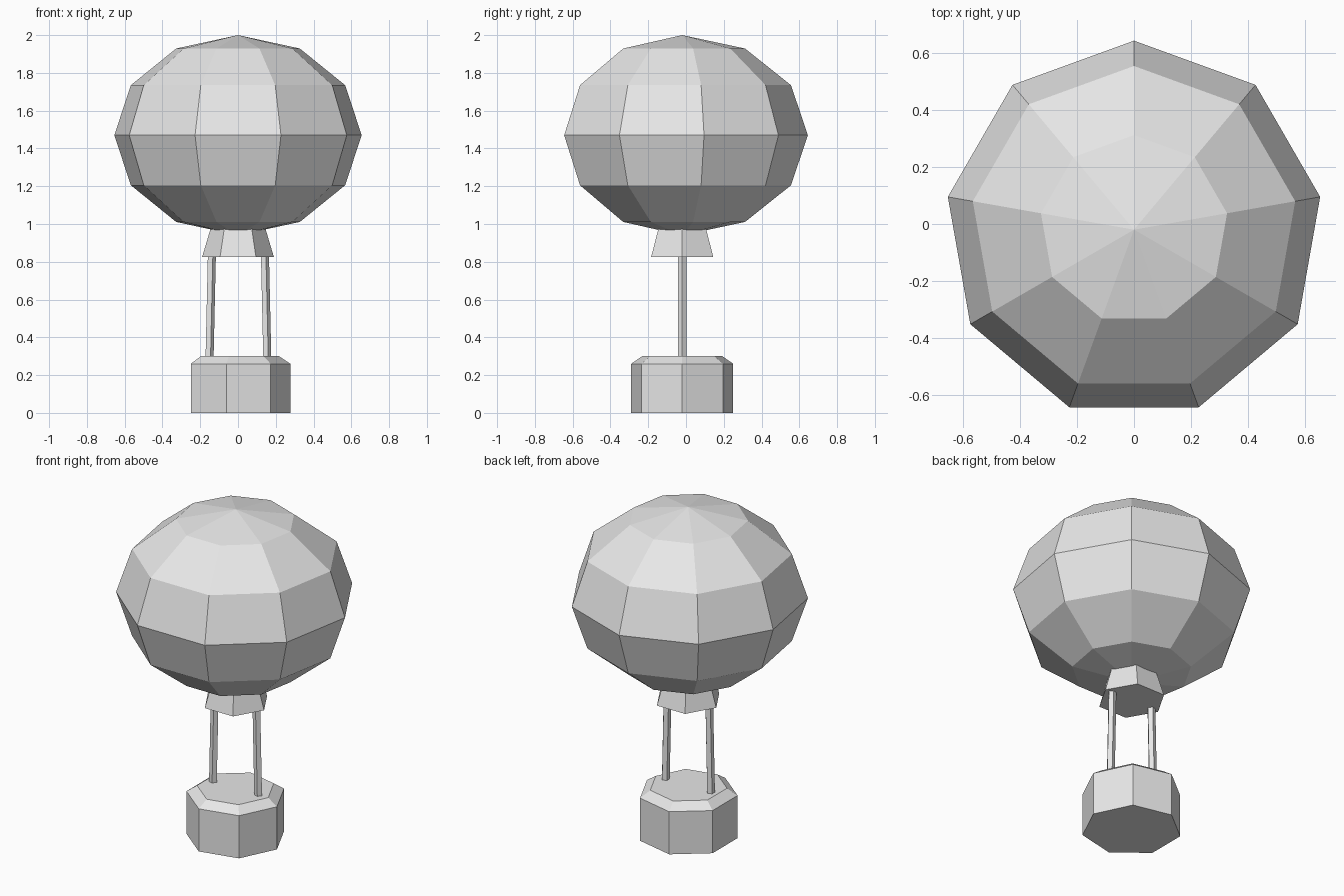
import bpy
import math
from mathutils import Vector

cube = bpy.data.objects.get("Cube")
if cube:
    bpy.data.objects.remove(cube, do_unlink=True)

# One plain colour for every part
grey = bpy.data.materials.new("light_grey")
grey.use_nodes = True
colour = (0.8, 0.8, 0.8, 1)
grey.diffuse_color = colour
grey.node_tree.nodes["Principled BSDF"].inputs["Base Color"].default_value = colour

AXIS_Y = -0.02


def loft(name, sides, rings, turn=0.0):
    """Closed flat-faced solid through rings of (x offset, z, radius); radius 0 makes a tip."""
    verts, faces, loops = [], [], []
    for x, z, r in rings:
        count = sides if r else 1
        loops.append([len(verts) + i for i in range(count)])
        for i in range(count):
            a = turn + math.tau * i / sides
            verts.append(Vector((x + r * math.cos(a), AXIS_Y + r * math.sin(a), z)))
    for low, high in zip(loops, loops[1:]):
        for i in range(sides):
            j = (i + 1) % sides
            quad = [low[i % len(low)], low[j % len(low)],
                    high[j % len(high)], high[i % len(high)]]
            faces.append(list(dict.fromkeys(quad)))
    if len(loops[0]) > 1:
        faces.append(loops[0][::-1])
    if len(loops[-1]) > 1:
        faces.append(loops[-1])
    mesh = bpy.data.meshes.new(name)
    mesh.from_pydata(verts, [], faces)
    mesh.materials.append(grey)
    obj = bpy.data.objects.new(name, mesh)
    bpy.context.collection.objects.link(obj)
    return obj


# Balloon envelope: nine-sided, slightly flattened sphere
bands = 6
envelope = []
for k in range(bands + 1):
    a = math.pi * k / bands
    radius = 0.665 * math.sin(a) if 0 < k < bands else 0
    envelope.append((0, 1.47 - 0.53 * math.cos(a), radius))
loft("balloon_envelope", 9, envelope, math.pi / 2)

# Flared six-sided skirt under the envelope
loft("balloon_skirt", 6, [(0, 0.825, 0.19), (0, 0.99, 0.141)])

# Seven-sided basket with a chamfered rim
loft("basket", 7, [(0, 0, 0.277), (0, 0.26, 0.277), (0, 0.3, 0.218)])

# Two slightly splayed struts
for side, label in ((1, "left"), (-1, "right")):
    loft(label + "_strut", 5,
         [(side * 0.153, 0.28, 0.0235), (side * 0.14, 0.86, 0.0235)])
